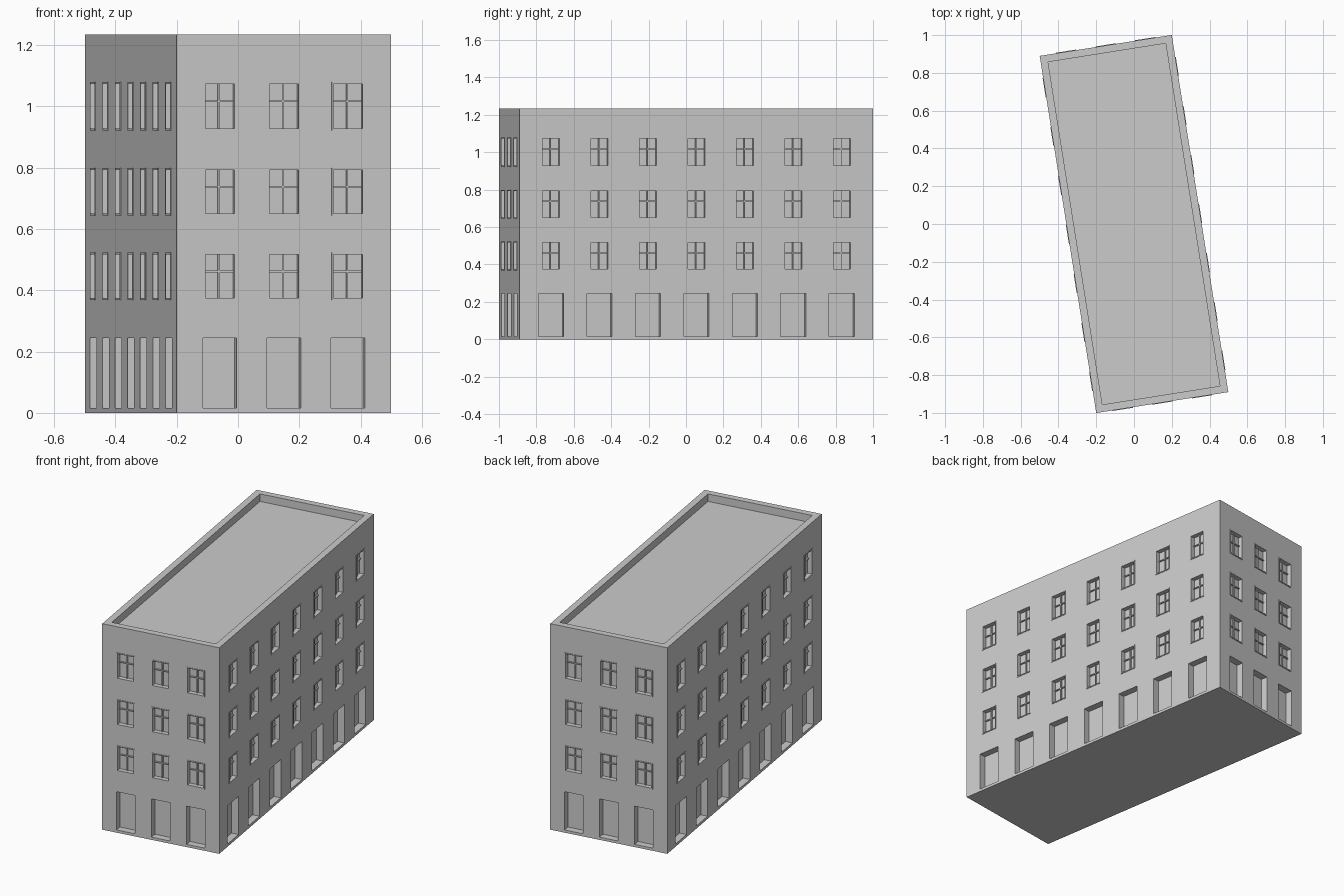
import bpy, bmesh, math
from mathutils import Vector, Matrix

if "Cube" in bpy.data.objects:
    bpy.data.objects.remove(bpy.data.objects["Cube"])

W, L, H = 0.708, 1.914, 1.235      # footprint and height
RIM, DROP = 0.039, 0.045           # parapet thickness and depth
DOOR_D, WIN_D = 0.042, 0.025       # recess depths
DOOR_Z = (0.016, 0.245)
ROWS = [(0.375, 0.517), (0.651, 0.793), (0.928, 1.074)]
ROT = Matrix.Rotation(math.radians(9), 4, 'Z')
UP = Vector((0, 0, 1))

grey = bpy.data.materials.new("light grey plaster")
grey.diffuse_color = (0.6, 0.6, 0.6, 1)
grey.use_nodes = True
grey.node_tree.nodes["Principled BSDF"].inputs["Base Color"].default_value = grey.diffuse_color


def finish(bm, name):
    me = bpy.data.meshes.new(name)
    bm.transform(ROT)
    bm.to_mesh(me)
    bm.free()
    me.materials.append(grey)
    bpy.context.collection.objects.link(bpy.data.objects.new(name, me))


def quad(bm, pts, facing):
    f = bm.faces.new([bm.verts.new(p) for p in pts])
    f.normal_update()
    if f.normal.dot(facing) < 0:
        f.normal_flip()


def facade(bm, frames, normal, width, dist, count, pitch, door_w, win_w):
    """One wall with recessed doors and windows, plus the window frames."""
    n = Vector(normal)
    side = UP.cross(n)

    def P(u, z, d=0.0):             # d = depth behind the wall face
        return side * u + n * (dist - d) + UP * z

    def bar(u0, u1, z0, z1, d0, d1):
        c = P((u0 + u1) / 2, (z0 + z1) / 2, (d0 + d1) / 2)
        basis = Matrix((side, n, UP)).transposed().to_4x4()
        m = Matrix.Translation(c) @ basis @ Matrix.Diagonal((u1 - u0, d1 - d0, z1 - z0, 1))
        bmesh.ops.create_cube(frames, size=1, matrix=m)

    centres = [(i - (count - 1) / 2) * pitch for i in range(count)]
    holes = []
    for c in centres:
        holes.append((c - door_w / 2, c + door_w / 2, *DOOR_Z, DOOR_D))
        holes += [(c - win_w / 2, c + win_w / 2, a, b, WIN_D) for a, b in ROWS]

    # wall surface, as cells around the openings
    us = sorted({-width / 2, width / 2, *[h[0] for h in holes], *[h[1] for h in holes]})
    zs = sorted({0, H, *[h[2] for h in holes], *[h[3] for h in holes]})
    for u0, u1 in zip(us, us[1:]):
        for z0, z1 in zip(zs, zs[1:]):
            um, zm = (u0 + u1) / 2, (z0 + z1) / 2
            if not any(h[0] < um < h[1] and h[2] < zm < h[3] for h in holes):
                quad(bm, [P(u0, z0), P(u1, z0), P(u1, z1), P(u0, z1)], n)

    # reveals and back panels
    for u0, u1, z0, z1, d in holes:
        quad(bm, [P(u0, z0, d), P(u1, z0, d), P(u1, z1, d), P(u0, z1, d)], n)
        for u, s in ((u0, 1), (u1, -1)):
            quad(bm, [P(u, z0), P(u, z1), P(u, z1, d), P(u, z0, d)], side * s)
        for z, s in ((z0, 1), (z1, -1)):
            quad(bm, [P(u0, z), P(u1, z), P(u1, z, d), P(u0, z, d)], UP * s)
        if d == WIN_D:
            t, c, zc = 0.006, (u0 + u1) / 2, (z0 + z1) / 2 + 0.016
            # outer casing
            bar(u0 - t, u0, z0 - t, z1 + t, -0.003, 0.001)
            bar(u1, u1 + t, z0 - t, z1 + t, -0.003, 0.001)
            bar(u0, u1, z0 - t, z0, -0.003, 0.001)
            bar(u0, u1, z1, z1 + t, -0.003, 0.001)
            # glazing bars
            bar(c - 0.003, c + 0.003, z0, z1, d - 0.008, d)
            bar(u0, u1, zc - 0.003, zc + 0.003, d - 0.008, d)


walls, frames = bmesh.new(), bmesh.new()
for s in (1, -1):
    facade(walls, frames, (0, s, 0), W, L / 2, 3, 0.212, 0.112, 0.096)
    facade(walls, frames, (s, 0, 0), L, W / 2, 7, 0.2624, 0.136, 0.091)


def ring(w, l, z):
    return [Vector((sx * w / 2, sy * l / 2, z)) for sx, sy in ((-1, -1), (1, -1), (1, 1), (-1, 1))]


# underside, parapet top, parapet inner sides and flat roof
quad(walls, ring(W, L, 0), -UP)
outer = ring(W, L, H)
inner = ring(W - 2 * RIM, L - 2 * RIM, H)
roof = ring(W - 2 * RIM, L - 2 * RIM, H - DROP)
for i in range(4):
    j = (i + 1) % 4
    quad(walls, [outer[i], outer[j], inner[j], inner[i]], UP)
    mid = (inner[i] + inner[j]) / 2
    quad(walls, [inner[i], inner[j], roof[j], roof[i]], Vector((-mid.x, -mid.y, 0)))
quad(walls, roof, UP)
bmesh.ops.remove_doubles(walls, verts=walls.verts, dist=1e-5)
bmesh.ops.recalc_face_normals(frames, faces=frames.faces)

finish(walls, "building_shell")
finish(frames, "window_frames")
